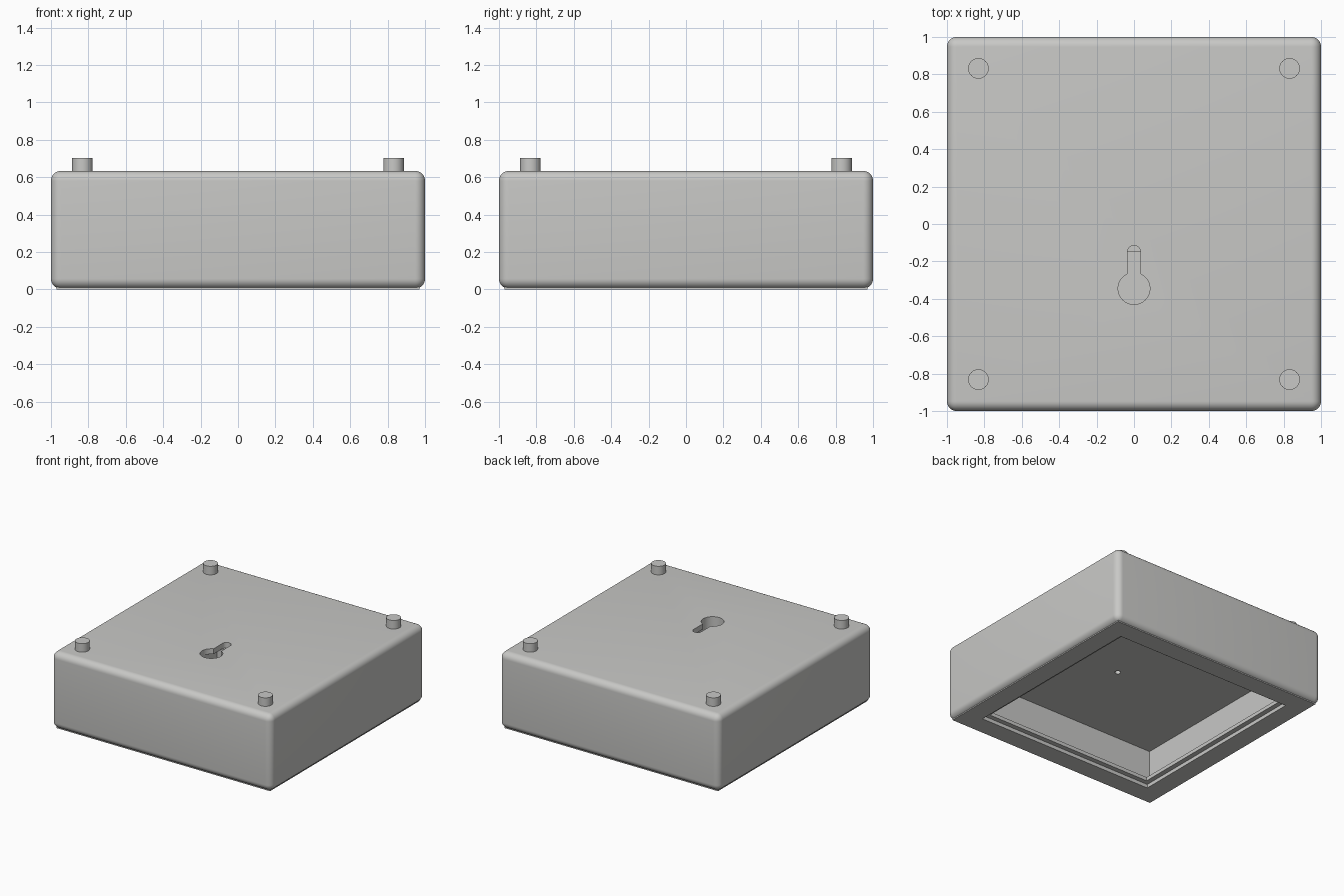
import bpy, bmesh, math
from mathutils import Matrix

cube = bpy.data.objects.get("Cube")
if cube:
    bpy.data.objects.remove(cube, do_unlink=True)

grey = bpy.data.materials.new("warm grey")
grey.use_nodes = True
colour = (0.58, 0.58, 0.565, 1)
grey.diffuse_color = colour
grey.node_tree.nodes["Principled BSDF"].inputs["Base Color"].default_value = colour


def finish(bm, name):
    mesh = bpy.data.meshes.new(name)
    bm.to_mesh(mesh)
    bm.free()
    mesh.materials.append(grey)
    ob = bpy.data.objects.new(name, mesh)
    bpy.context.collection.objects.link(ob)
    return ob


def box(name, x, y, z, bevel=0):
    """Box from (min, max) ranges, optionally with rounded edges."""
    bm = bmesh.new()
    bmesh.ops.create_cube(bm, size=1)
    for v in bm.verts:
        for i, r in enumerate((x, y, z)):
            v.co[i] = r[0] if v.co[i] < 0 else r[1]
    if bevel:
        bmesh.ops.bevel(bm, geom=bm.edges[:], offset=bevel, segments=8,
                        profile=0.5, affect='EDGES')
    return finish(bm, name)


def square(name, a, z0, z1, bevel=0):
    return box(name, (-a, a), (-a, a), (z0, z1), bevel)


def cylinder(name, x, y, r, z0, z1):
    bm = bmesh.new()
    bmesh.ops.create_cone(bm, cap_ends=True, segments=48, radius1=r, radius2=r,
                          depth=z1 - z0,
                          matrix=Matrix.Translation((x, y, (z0 + z1) / 2)))
    return finish(bm, name)


def combine(ob, other, operation):
    """Apply a boolean and discard the helper."""
    mod = ob.modifiers.new("bool", 'BOOLEAN')
    mod.operation, mod.object, mod.solver = operation, other, 'EXACT'
    other.hide_render = True
    bpy.context.view_layer.update()
    mesh = bpy.data.meshes.new_from_object(
        ob.evaluated_get(bpy.context.evaluated_depsgraph_get()))
    ob.modifiers.clear()
    ob.data = mesh
    bpy.data.objects.remove(other, do_unlink=True)


def shade(ob):
    bpy.ops.object.select_all(action='DESELECT')
    ob.select_set(True)
    bpy.context.view_layer.objects.active = ob
    bpy.ops.object.shade_smooth_by_angle(angle=math.radians(30))


TOP = 0.633
# Rounded housing with a thin square base plate
housing = square("housing", 1.0, 0.004, TOP, bevel=0.053)
combine(housing, square("base_plate", 0.97, 0, 0.012), 'UNION')

# Stepped opening underneath: panel recess, lip, then the wider cavity
for name, a, z0, z1 in (("recess_cutter", 0.81, -0.1, 0.03),
                        ("lip_cutter", 0.77, -0.1, 0.1),
                        ("cavity_cutter", 0.95, 0.06, 0.43)):
    combine(housing, square(name, a, z0, z1), 'DIFFERENCE')

# Keyhole hanger: entry hole, slot with round end, and wider channel below
HOLE_Y, END_Y = -0.345, -0.15
FACE, FLOOR = TOP - 0.045, TOP - 0.13
cutters = (
    cylinder("entry_cutter", 0, HOLE_Y, 0.085, FLOOR, TOP + 0.1),
    box("slot_cutter", (-0.035, 0.035), (HOLE_Y, END_Y), (FACE, TOP + 0.1)),
    cylinder("slot_end_cutter", 0, END_Y, 0.035, FACE, TOP + 0.1),
    box("channel_cutter", (-0.084, 0.084), (HOLE_Y, END_Y), (FLOOR, FACE + 0.001)),
    # Small blind hole in the cavity ceiling
    cylinder("ceiling_hole_cutter", 0, -0.19, 0.022, 0.4, 0.48),
)
for c in cutters:
    combine(housing, c, 'DIFFERENCE')
shade(housing)

# Four corner pegs
for sx, side in ((1, "left"), (-1, "right")):
    for sy, end in ((-1, "front"), (1, "back")):
        shade(cylinder(f"{end}_{side}_peg", sx * 0.832, sy * 0.832, 0.055,
                       TOP - 0.01, 0.703))
